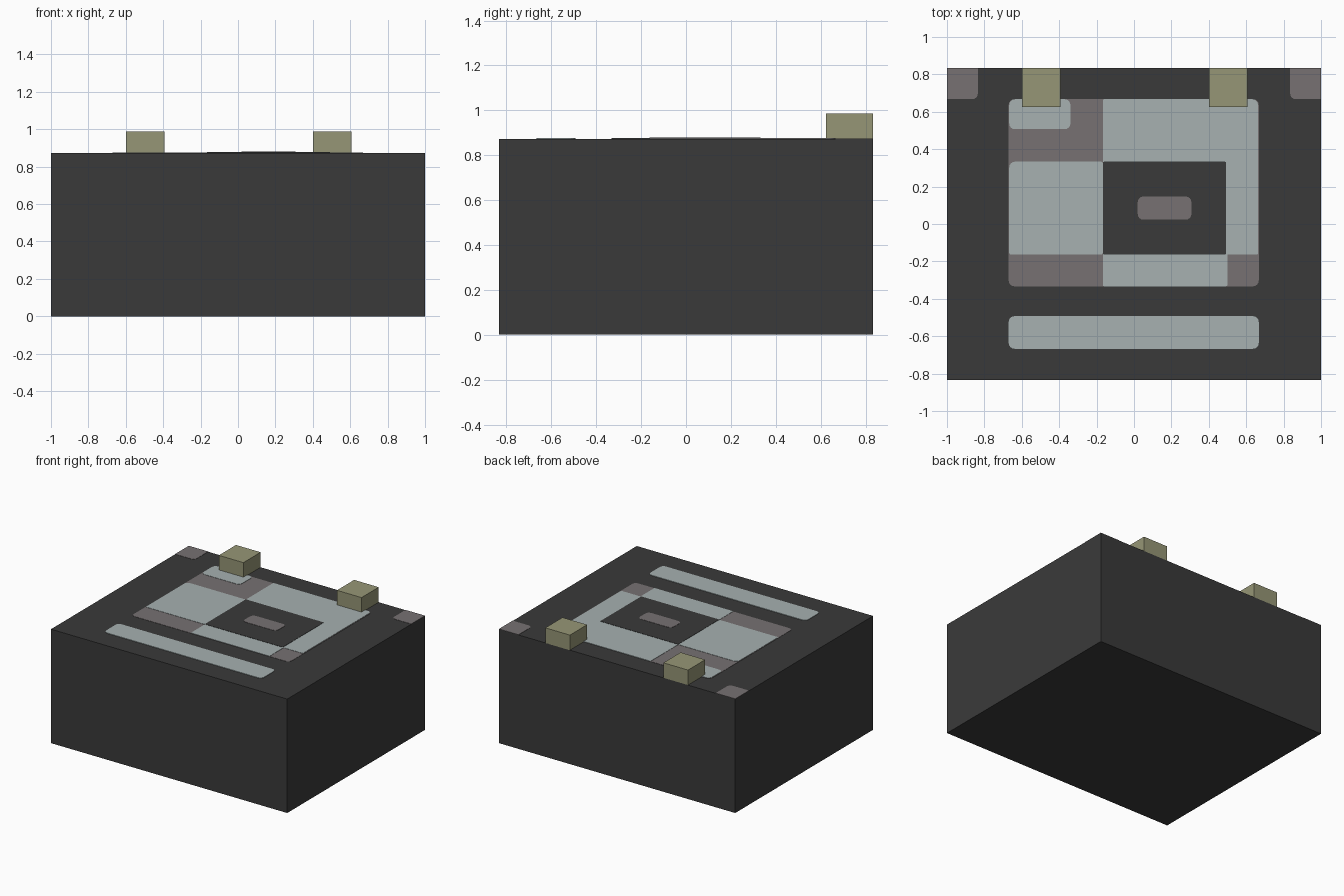
import bpy, bmesh, math

if "Cube" in bpy.data.objects:
    bpy.data.objects.remove(bpy.data.objects["Cube"])

TOP = 0.872


def material(name, rgb):
    m = bpy.data.materials.new(name)
    m.diffuse_color = (*rgb, 1)
    m.use_nodes = True
    m.node_tree.nodes["Principled BSDF"].inputs["Base Color"].default_value = m.diffuse_color
    return m


DARK = material("charcoal", (0.042, 0.042, 0.042))
LIGHT = material("pale grey", (0.385, 0.440, 0.440))
TAUPE = material("taupe grey", (0.184, 0.165, 0.168))
OLIVE = material("olive metal", (0.305, 0.305, 0.180))


def block(name, x0, x1, y0, y1, z0, z1, mat, radii=(0, 0, 0, 0)):
    """Upright slab; corner radii run back right, back left, front left, front right."""
    pts = []
    corners = [(x1, y1, -1, -1), (x0, y1, 1, -1), (x0, y0, 1, 1), (x1, y0, -1, 1)]
    for i, ((cx, cy, sx, sy), r) in enumerate(zip(corners, radii)):
        if r == 0:
            pts.append((cx, cy))
            continue
        for k in range(5):
            a = math.pi / 2 * (i + k / 4)
            pts.append((cx + sx * r + r * math.cos(a), cy + sy * r + r * math.sin(a)))
    bm = bmesh.new()
    low = bm.faces.new([bm.verts.new((x, y, z0)) for x, y in pts])
    ext = bmesh.ops.extrude_face_region(bm, geom=[low], use_keep_orig=True)
    for v in ext["geom"]:
        if isinstance(v, bmesh.types.BMVert):
            v.co.z = z1
    bmesh.ops.recalc_face_normals(bm, faces=bm.faces)
    me = bpy.data.meshes.new(name)
    bm.to_mesh(me)
    bm.free()
    me.materials.append(mat)
    ob = bpy.data.objects.new(name, me)
    bpy.context.collection.objects.link(ob)
    return ob


def plate(name, x0, x1, y0, y1, layer, mat, radii):
    block(name, x0, x1, y0, y1, TOP - 0.001, TOP + 0.002 * layer, mat, radii)


# Main case
block("case", -1, 1, -0.833, 0.833, 0, TOP, DARK)

# Terminals on the back edge
for side, x in (("left", -0.6), ("right", 0.4)):
    block(side + "_terminal", x, x + 0.208, 0.625, 0.833, TOP - 0.001, 0.987, OLIVE)

# Label: taupe backing with pale panels on top
R, S = 0.03, 0.008
plate("label_backing", -0.67, 0.667, -0.333, 0.667, 1, TAUPE, (R, R, R, R))
plate("label_corner_panel", -0.667, -0.34, 0.507, 0.667, 2, LIGHT, (R, R, R, R))
plate("label_left_panel", -0.667, -0.167, -0.163, 0.333, 2, LIGHT, (S, R, S, S))
plate("label_right_panel", -0.167, 0.663, -0.163, 0.667, 2, LIGHT, (R, S, 0, S))
plate("label_front_panel", -0.167, 0.5, -0.333, -0.163, 2, LIGHT, (0, 0, S, S))
plate("label_window", -0.167, 0.493, -0.163, 0.333, 3, DARK, (S, S, S, S))
plate("window_mark", 0.02, 0.307, 0.023, 0.147, 4, TAUPE, (R, R, R, R))

# Front strip
plate("front_strip", -0.67, 0.667, -0.667, -0.493, 2, LIGHT, (R, R, R, R))

# Back corner patches
plate("left_corner_patch", -1, -0.835, 0.667, 0.833, 1, TAUPE, (0, 0, 0, R))
plate("right_corner_patch", 0.835, 1, 0.667, 0.833, 1, TAUPE, (0, 0, R, 0))
